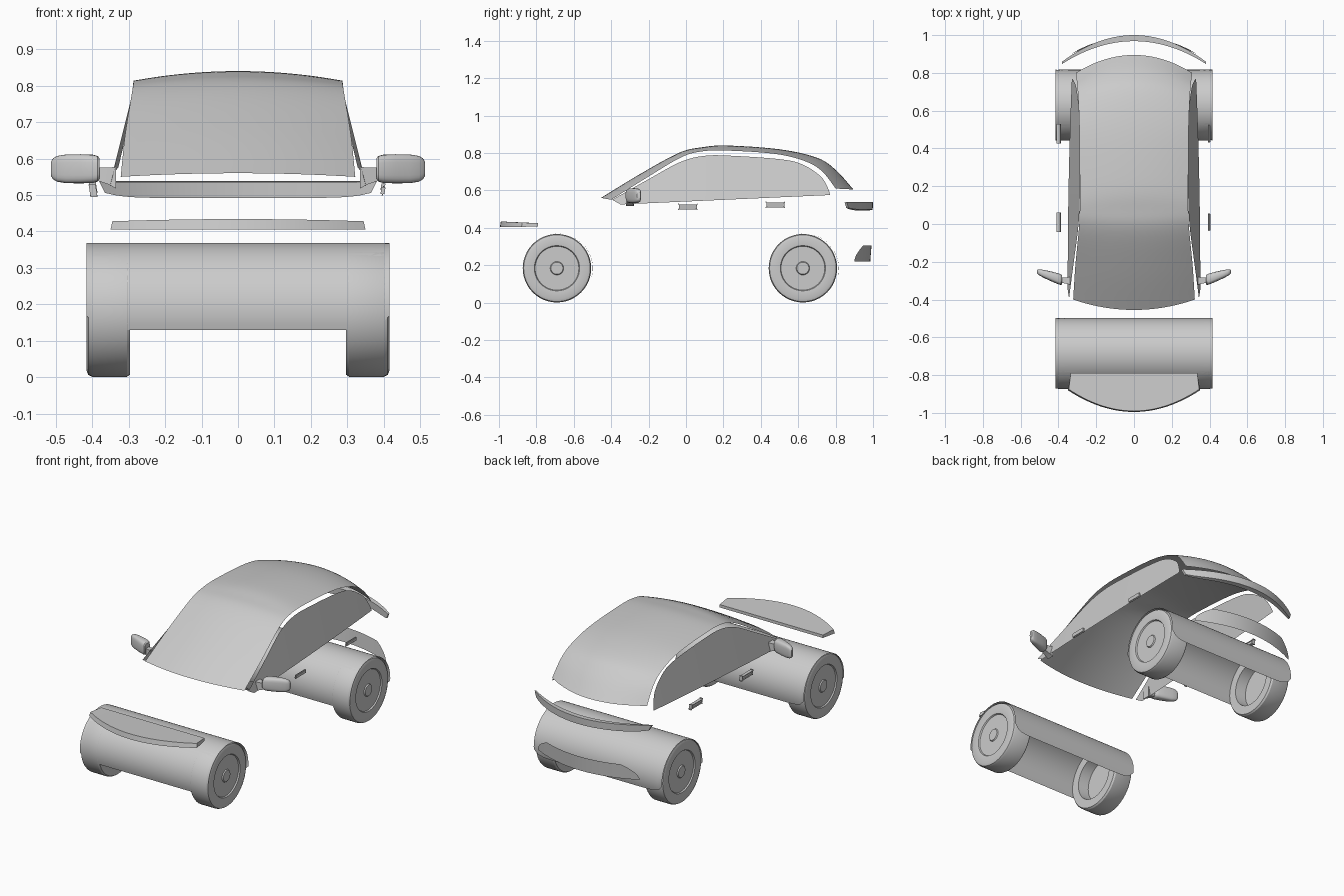
import bpy, bmesh, math
from mathutils import Vector

if "Cube" in bpy.data.objects:
    bpy.data.objects.remove(bpy.data.objects["Cube"], do_unlink=True)

GREY = (0.6, 0.6, 0.6, 1)
grey = bpy.data.materials.new("plain grey")
grey.use_nodes = True
grey.diffuse_color = GREY
grey.node_tree.nodes["Principled BSDF"].inputs["Base Color"].default_value = GREY


def finish(name, bm, facing=None, angle=35):
    """Turn a bmesh into a shaded object; open sheets are turned to face a direction."""
    bmesh.ops.recalc_face_normals(bm, faces=bm.faces)
    if facing:
        total = sum((f.normal * f.calc_area() for f in bm.faces), Vector())
        if total.dot(Vector(facing)) < 0:
            bmesh.ops.reverse_faces(bm, faces=bm.faces)
    me = bpy.data.meshes.new(name)
    bm.to_mesh(me)
    bm.free()
    me.materials.append(grey)
    ob = bpy.data.objects.new(name, me)
    bpy.context.collection.objects.link(ob)
    bpy.ops.object.select_all(action="DESELECT")
    ob.select_set(True)
    bpy.context.view_layer.objects.active = ob
    bpy.ops.object.shade_smooth_by_angle(angle=math.radians(angle))
    return ob


def loft(name, rows, closed=False, facing=None):
    """Skin rows of points; closed rows make a capped solid."""
    bm = bmesh.new()
    vs = [[bm.verts.new(p) for p in row] for row in rows]
    n = len(rows[0])
    for a, b in zip(vs, vs[1:]):
        for i in range(n if closed else n - 1):
            j = (i + 1) % n
            bm.faces.new((a[i], a[j], b[j], b[i]))
    if closed:
        bm.faces.new(vs[0])
        bm.faces.new(vs[-1])
    return finish(name, bm, facing)


def smooth_path(points, steps=6):
    """Catmull-Rom curve through points of any dimension."""
    p = [points[0]] + points + [points[-1]]
    out = []
    for k in range(1, len(p) - 2):
        for s in range(steps):
            t = s / steps
            out.append([0.5 * (2 * b + (c - a) * t + (2 * a - 5 * b + 4 * c - d) * t * t
                               + (3 * b - a - 3 * c + d) * t ** 3)
                        for a, b, c, d in zip(*p[k - 1:k + 3])])
    return out + [points[-1]]


def span(n):
    return [2 * i / n - 1 for i in range(n + 1)]


# Windscreen, roof and rear window: centre y, z, then edge y, z and half width
ROOF = [(-.455, .56, -.40, .55, .322), (-.25, .685, -.215, .665, .31),
        (-.04, .80, -.03, .775, .292), (.08, .83, .08, .808, .287),
        (.22, .84, .22, .813, .287), (.5, .82, .48, .795, .289),
        (.7, .775, .64, .755, .294), (.8, .71, .73, .70, .30), (.895, .605, .80, .61, .308)]
loft("roof_shell", [[(w * u, cy + (ey - cy) * u * u, cz + (ez - cz) * u * u) for u in span(20)]
                    for cy, cz, ey, ez, w in smooth_path(ROOF)], facing=(0, 0, 1))

# Side windows, leaning inward towards the roof
WINDOW = [(-.395, .55), (-.2, .66), (-.03, .752), (.1, .785), (.25, .785), (.5, .767),
          (.62, .74), (.72, .675), (.76, .61), (.77, .576)]
window_top = smooth_path(WINDOW)


def window_rows(side):
    rows = []
    for k in range(7):
        row = []
        for i, (y, z) in enumerate(window_top):
            by = -.35 + 1.12 * i / (len(window_top) - 1)
            bz = .525 + (by + .35) * .045
            y, z = by + (y - by) * k / 6, bz + (z - bz) * k / 6
            row.append((side * (.352 - (z - .53) * .25 - .02 * y * y), y, z))
        rows.append(row)
    return rows


# Wheel profile as (radius, x), from the outer hub to the inner recess
WHEEL = [(0, .411), (.032, .411), (.036, .405), (.117, .405), (.121, .412), (.165, .416),
         (.178, .411), (.183, .40), (.183, .305), (.177, .296), (.128, .296), (.122, .36), (0, .36)]


def wheel(name, side, yc):
    bm = bmesh.new()
    vs = [bm.verts.new((side * x, yc, .184 + r)) for r, x in WHEEL]
    edges = [bm.edges.new(e) for e in zip(vs, vs[1:])]
    bmesh.ops.spin(bm, geom=vs + edges, cent=(0, yc, .184), axis=(1, 0, 0),
                   angle=math.tau, steps=48)
    bmesh.ops.remove_doubles(bm, verts=bm.verts, dist=1e-4)
    finish(name, bm, angle=30)


# Wide curved arch sheet wrapped over each axle
def arch(name, yc):
    rows = []
    for u in span(32):
        drop = .30 - .22 * abs(u) ** 16
        rows.append([(.416 * u, yc + .187 * math.sin(a), .184 + .185 * math.cos(a))
                     for a in [v * (math.pi / 2 + drop) for v in span(40)]])
    loft(name, rows, facing=(0, 0, 1))


for label, yc in (("front", -.685), ("rear", .63)):
    arch(label + "_arch_panel", yc)

# Front hood lip, a thin slab with a bowed leading edge
loft("hood_lip", [[(.35 * u, -.995 + .115 * u * u, .405), (.335 * u, -.79, .408),
                   (.335 * u, -.79, .425), (.345 * u, -.99 + .115 * u * u, .434 - .006 * u * u)]
                  for u in span(24)], closed=True)

# Rear lip, a tapering curved bar
loft("rear_lip", [[(.38 * u, 1 - .14 * u * u, .538), (.365 * u, .998 - .13 * u * u, .497 + .01 * u ** 8),
                   (.365 * u, .972 - .115 * u * u, .492 + .014 * u ** 8),
                   (.38 * u, .968 - .12 * u * u, .536)] for u in span(28)], closed=True)

# Lower rear bumper sheet, narrower at the top
bumper = []
for k in range(7):
    t = k / 6
    half = .33 - .09 * t * t
    bumper.append([(half * u, .985 + .007 * t - .085 * (half * u / .33) ** 2, .22 + .085 * t)
                   for u in span(24)])
loft("rear_bumper", bumper, facing=(0, 1, 0))


# Mirror housing: rounded sections running outward
def mirror_rows(side):
    rows = []
    for t, size in ((0, .72), (.04, .88), (.14, .97), (.4, 1), (.7, .98), (.88, .88), (.96, .72), (1, .5)):
        ring = []
        for i in range(24):
            a = math.tau * i / 24
            c, s = math.cos(a), math.sin(a)
            ring.append((side * (.38 + .133 * t),
                         -.297 + .045 * t + (.032 - .014 * t) * size * math.copysign(abs(c) ** .6, c),
                         .572 + .04 * size * math.copysign(abs(s) ** .6, s)))
        rows.append(ring)
    return rows


def stalk_rows(side):
    return [[(side * x, y - d, z - h), (side * x, y + d, z - h),
             (side * x, y + d, z + h), (side * x, y - d, z + h)]
            for x, y, z, d, h in ((.335, -.30, .548, .022, .03), (.355, -.30, .552, .017, .023),
                                  (.40, -.295, .56, .012, .016))]


def handle(name, side, yc, zc):
    bm = bmesh.new()
    bmesh.ops.create_cube(bm, size=1)
    for v in bm.verts:
        v.co = (side * (.398 + v.co.x * .011 - v.co.z * -.004), yc + v.co.y * .096, zc + v.co.z * .026)
    bmesh.ops.bevel(bm, geom=bm.edges[:], offset=.004, segments=2, affect="EDGES")
    finish(name, bm)


# Mirrored parts
for label, side in (("left", 1), ("right", -1)):
    loft(label + "_side_window", window_rows(side), facing=(side, 0, 0))
    loft(label + "_mirror", mirror_rows(side), closed=True)
    loft(label + "_mirror_stalk", stalk_rows(side), closed=True)
    wheel(label + "_front_wheel", side, -.69)
    wheel(label + "_rear_wheel", side, .625)
    handle(label + "_front_handle", side, .01, .512)
    handle(label + "_rear_handle", side, .478, .523)
